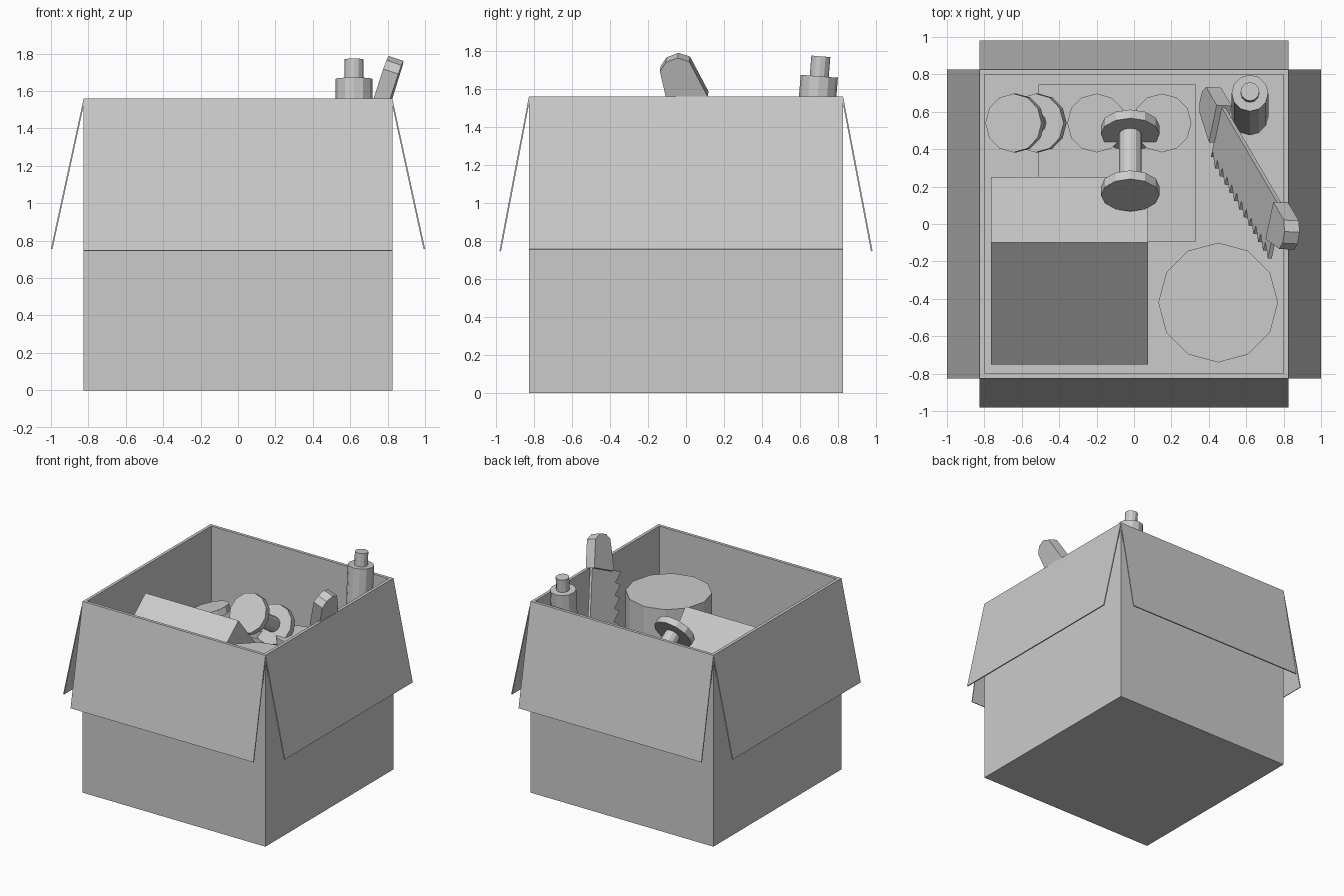
import bpy, bmesh
from mathutils import Vector, Matrix

if "Cube" in bpy.data.objects:
    bpy.data.objects.remove(bpy.data.objects["Cube"])


def finish(name, bm):
    bmesh.ops.recalc_face_normals(bm, faces=bm.faces)
    mesh = bpy.data.meshes.new(name)
    bm.to_mesh(mesh)
    bm.free()
    obj = bpy.data.objects.new(name, mesh)
    bpy.context.collection.objects.link(obj)
    return obj


def prism(name, profile, origin, u, v, n, depth):
    """Extrude a 2D profile (along u, v), centred on its plane, by depth along n."""
    o, u, v, n = Vector(origin), Vector(u), Vector(v), Vector(n)
    bm = bmesh.new()
    face = bm.faces.new([bm.verts.new(o + u * a + v * b - n * depth / 2) for a, b in profile])
    ext = bmesh.ops.extrude_face_region(bm, geom=[face])
    new = [g for g in ext["geom"] if isinstance(g, bmesh.types.BMVert)]
    bmesh.ops.translate(bm, verts=new, vec=n * depth)
    return finish(name, bm)


def lathe(name, profile, base, tip, sides=12):
    """Revolve (radius, height) points about the line from base to tip."""
    base, tip = Vector(base), Vector(tip)
    m = Matrix.Translation(base) @ (tip - base).to_track_quat('Z', 'Y').to_matrix().to_4x4()
    bm = bmesh.new()
    rings = []
    for r, h in profile:
        ring = bmesh.ops.create_circle(bm, segments=sides, radius=r,
                                       matrix=m @ Matrix.Translation((0, 0, h)))["verts"]
        rings.append(ring)
    for lo, hi in zip(rings, rings[1:]):
        for i in range(sides):
            j = (i + 1) % sides
            bm.faces.new((lo[i], lo[j], hi[j], hi[i]))
    bm.faces.new(rings[0])
    bm.faces.new(rings[-1])
    return finish(name, bm)


X, Y, Z = Vector((1, 0, 0)), Vector((0, 1, 0)), Vector((0, 0, 1))
HALF, INNER, TOP, FLOOR = 0.825, 0.79, 1.56, 0.035

# Open carton: cube with its top inset and pushed down
bm = bmesh.new()
bmesh.ops.create_cube(bm, size=1, matrix=Matrix.Translation((0, 0, TOP / 2))
                      @ Matrix.Diagonal((2 * HALF, 2 * HALF, TOP, 1)))
lid = max(bm.faces, key=lambda f: f.calc_center_median().z)
bmesh.ops.inset_region(bm, faces=[lid], thickness=HALF - INNER)
well = bmesh.ops.extrude_face_region(bm, geom=[lid])
bmesh.ops.translate(bm, vec=(0, 0, FLOOR - TOP),
                    verts=[g for g in well["geom"] if isinstance(g, bmesh.types.BMVert)])
bmesh.ops.delete(bm, geom=[lid], context='FACES')
finish("carton", bm)

# Folded-out flaps on all four sides
for name, out, along, reach, low in (("right_flap", X, Y, 1.0, 0.757), ("left_flap", -X, Y, 1.0, 0.757),
                                     ("back_flap", Y, X, 0.98, 0.747), ("front_flap", -Y, X, 0.98, 0.747)):
    prism(name, [(HALF - 0.008, TOP), (HALF, TOP), (reach, low), (reach - 0.008, low - 0.002)],
          (0, 0, 0), out, Z, along, 2 * HALF)

# Two small boxes: one flat, one tipped on its corner
prism("flat_box", [(-0.095, FLOOR), (0.745, FLOOR), (0.745, 0.585), (-0.095, 0.585)],
      (-0.09, 0, 0), Y, Z, X, 0.84)
prism("tipped_box", [(-0.1, 1.367), (0.25, 0.942), (-0.40, 0.407), (-0.75, 0.832)],
      (-0.345, 0, 0), Y, Z, X, 0.84)

# Large can
lathe("can", [(0.32, 0), (0.32, 1.23)], (0.45, -0.42, FLOOR), (0.45, -0.42, 1.265))

# Dumbbells
LENGTH, DISC = 0.445, 0.055
dumbbell = [(0.157, 0), (0.157, DISC), (0.06, DISC), (0.06, LENGTH - DISC),
            (0.157, LENGTH - DISC), (0.157, LENGTH)]
for i, (base, tip) in enumerate([((-0.2, 0.54, 0.585), (-0.2, 0.54, 1.03)),
                                 ((0.15, 0.54, 0.585), (0.15, 0.54, 1.03)),
                                 ((-0.51, 0.54, 0.61), (-0.645, 0.54, 1.035)),
                                 ((-0.02, 0.525, 1.06), (-0.02, 0.155, 1.305))]):
    lathe(f"dumbbell_{i + 1}", dumbbell, base, tip)

# Bottle leaning on the back wall
lathe("bottle", [(0.098, 0), (0.098, 1.62), (0.05, 1.62), (0.05, 1.725)],
      (0.62, 0.573, 0.05), (0.62, 0.70, 1.665))

# Two-handled saw: d runs up the blade, w points to the teeth
d = Vector((0.31, -0.53, 1)).normalized()
w = Vector((-0.185, -0.892, -0.415))
w = (w - d * w.dot(d)).normalized()
n = d.cross(w)
top_end = Vector((0.785, 0.10, 1.575))
blade_len, teeth = 1.165, 12
step = blade_len / teeth
blade = [(0, 0)]
for i in range(teeth):
    blade += [(-i * step, 0.32), (-(i + 1) * step + 0.01, 0.265)]
blade += [(-blade_len, 0.30), (-blade_len, 0)]
prism("saw_blade", blade, top_end, d, w, n, 0.022)
grip = [(-0.01, -0.013), (0.205, -0.013), (0.25, 0.033), (0.255, 0.10), (0.225, 0.15),
        (0.07, 0.19), (-0.01, 0.21)]
prism("saw_grip_top", grip, top_end, d, w, n, 0.085)
prism("saw_grip_bottom", grip, top_end - d * blade_len, -d, w, n, 0.085)
